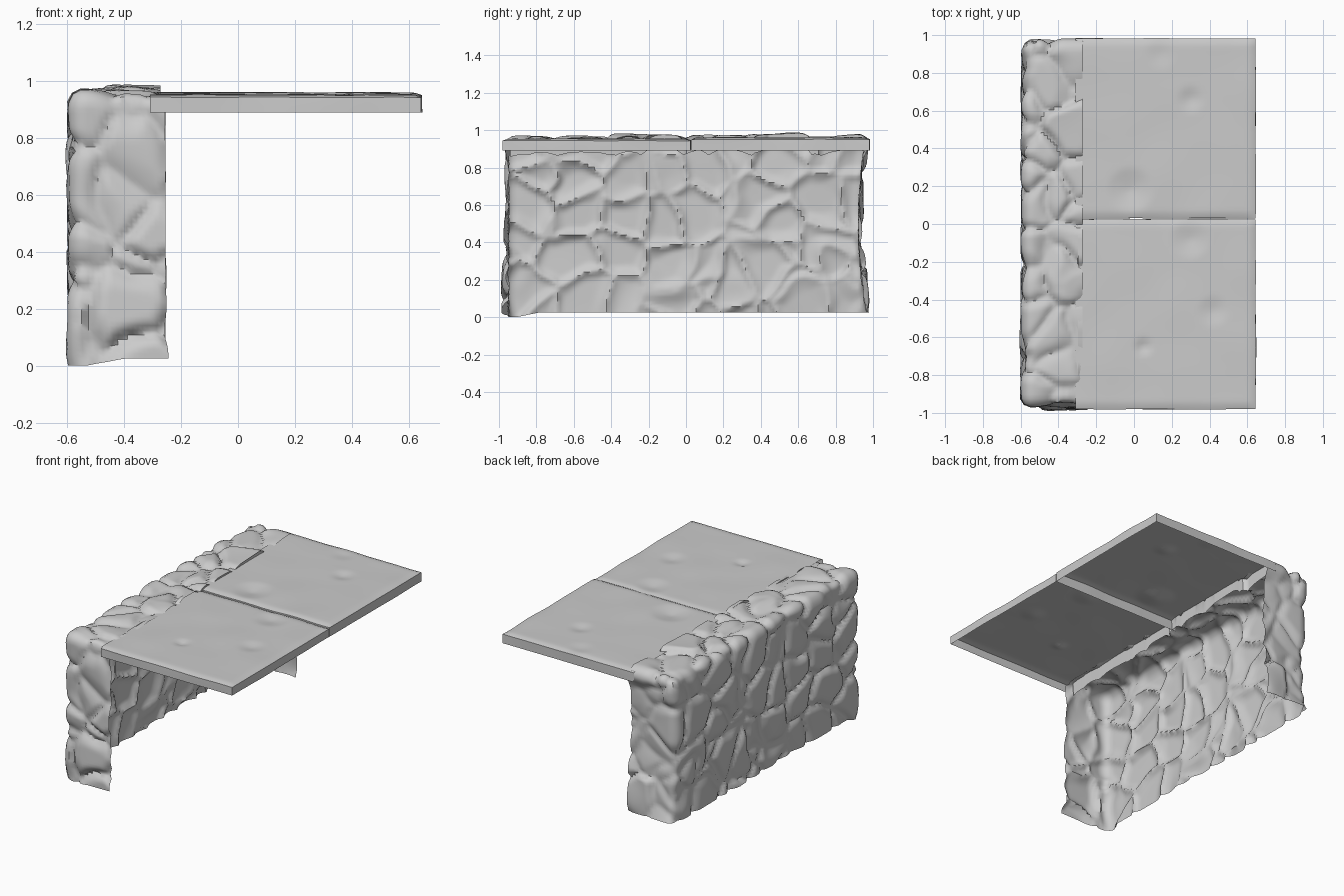
import bpy
import bmesh
import math
from mathutils import Vector, noise

if "Cube" in bpy.data.objects:
    bpy.data.objects.remove(bpy.data.objects["Cube"], do_unlink=True)


def make_material(name, grey):
    mat = bpy.data.materials.new(name)
    mat.use_nodes = True
    colour = (grey, grey, grey, 1)
    mat.diffuse_color = colour
    mat.node_tree.nodes["Principled BSDF"].inputs["Base Color"].default_value = colour
    return mat


stone = make_material("grey stone", 0.6)


def grid_box(low, high, step):
    """Box whose faces are cut into an even grid."""
    bm = bmesh.new()
    bmesh.ops.create_cube(bm, size=1)
    for v in bm.verts:
        v.co = Vector(high[i] if v.co[i] > 0 else low[i] for i in range(3))
    for axis in range(3):
        size = high[axis] - low[axis]
        count = max(1, round(size / step))
        normal = Vector((0, 0, 0))
        normal[axis] = 1
        for k in range(1, count):
            point = Vector(low)
            point[axis] += size * k / count
            bmesh.ops.bisect_plane(bm, geom=bm.verts[:] + bm.edges[:] + bm.faces[:],
                                   plane_co=point, plane_no=normal)
    bm.normal_update()
    return bm


def drop_faces(bm, rule):
    bmesh.ops.delete(bm, geom=[f for f in bm.faces if rule(f.normal)], context="FACES")
    bm.normal_update()


def finish(bm, name, angle):
    mesh = bpy.data.meshes.new(name)
    bm.to_mesh(mesh)
    bm.free()
    mesh.materials.append(stone)
    obj = bpy.data.objects.new(name, mesh)
    bpy.context.collection.objects.link(obj)
    bpy.ops.object.select_all(action="DESELECT")
    obj.select_set(True)
    bpy.context.view_layer.objects.active = obj
    bpy.ops.object.shade_smooth_by_angle(angle=math.radians(angle))


# Rubble wall: outer face, both ends and top, open underneath and inside
OUTER, INNER, FRONT, BACK, TOP, ROUND = -0.56, -0.255, -0.935, 0.91, 0.935, 0.018
wall = grid_box((OUTER, FRONT, 0.025), (INNER, BACK, TOP), 0.0165)
drop_faces(wall, lambda n: n.x > 0.5 or n.z < -0.5)
lip = [e for e in wall.edges if e.is_boundary and all(v.co.z > TOP - 0.001 for v in e.verts)]
lip_verts = {v for e in lip for v in e.verts}

# Soften the outer corners
for v in wall.verts:
    core = Vector((max(v.co.x, OUTER + ROUND),
                   max(FRONT + ROUND, min(BACK - ROUND, v.co.y)),
                   min(v.co.z, TOP - ROUND)))
    v.co = core + (v.co - core).normalized() * ROUND
wall.normal_update()


def stone_height(p):
    """Pillow-shaped stones divided by grooves."""
    warped = p * 4.4 + 0.25 * noise.noise_vector(p * 5)
    dist, centres = noise.voronoi(warped)
    rise = min(1, (dist[1] - dist[0]) / 0.4)
    rise *= 2 - rise
    own = noise.noise(centres[0] * 3.7)
    tilt = (warped - centres[0]).dot(noise.noise_vector(centres[0] * 2.3))
    return 0.008 + (0.03 + 0.025 * own + 0.025 * tilt) * rise, own * rise


moves = []
for v in wall.verts:
    p = v.co
    height, own = stone_height(p)
    shift = v.normal * height
    # The back end is waisted, wider at its foot and head
    if p.y > 0:
        shift.y += 0.045 * (2 * p.z - 1) ** 2 * (p.y / BACK) ** 4
    if v in lip_verts:
        shift.x -= 0.02 if 0 < p.y < 0.7 else 0.042
    elif p.z < TOP - 0.02:
        shift.x += 0.02 * own
    # Foot of the front outer corner reaches lower than the rest
    corner = math.hypot(p.x - OUTER, p.y - FRONT, p.z - 0.025)
    shift.z -= 0.025 * max(0, 1 - max(0, corner - 0.03) / 0.12)
    moves.append((v, shift))
for v, shift in moves:
    v.co += shift

# Lip of the wall top, folded down over the slab ends
for v in bmesh.ops.extrude_edge_only(wall, edges=lip)["geom"]:
    if isinstance(v, bmesh.types.BMVert):
        v.co += Vector((-0.005, 0, -0.08))
finish(wall, "rubble_wall", 50)


# Two thin worn slabs, open underneath
def add_slab(name, y_low, y_high, top, dents):
    low, high = Vector((-0.31, y_low, 0.89)), Vector((0.645, y_high, top))
    bm = grid_box(low, high, 0.022)
    drop_faces(bm, lambda n: n.z < -0.5 or n.x < -0.5)
    for v in bm.verts:
        p = v.co.copy()
        wobble = noise.noise(p * 4)
        if p.z > top - 0.001:
            v.co.z += 0.004 * wobble
            for x, y, radius, depth in dents:
                gap = math.hypot(p.x - x, p.y - y) / radius
                v.co.z -= depth * max(0, 1 - gap)
            # Worn upper rim
            edge = min(high.x - p.x, p.y - low.y, high.y - p.y)
            v.co.z -= 0.01 * max(0, 1 - edge / 0.04) ** 2
        if p.x > high.x - 0.001:
            v.co.x += 0.006 * wobble
        if min(p.y - low.y, high.y - p.y) < 0.001:
            v.co.y += 0.004 * wobble
    finish(bm, name, 30)


add_slab("front_slab", -0.98, 0.025, 0.954,
         [(0.3, -0.08, 0.1, 0.016), (0.05, -0.65, 0.05, 0.016), (0.42, -0.46, 0.08, 0.012)])
add_slab("back_slab", 0.03, 0.982, 0.96,
         [(-0.02, 0.18, 0.12, 0.02), (0.3, 0.66, 0.07, 0.014), (0.14, 0.9, 0.08, 0.008)])
